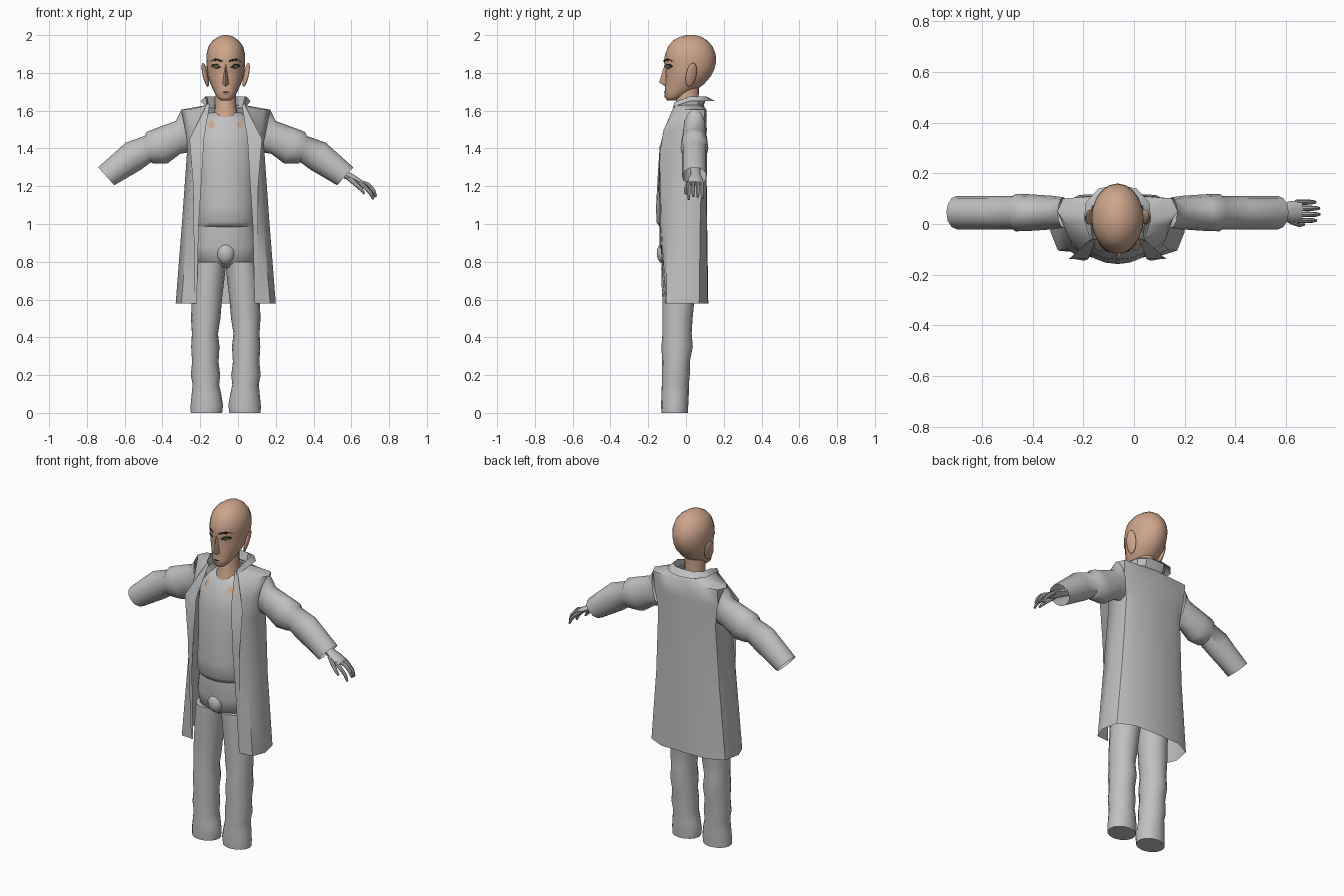
import bpy, bmesh, math
from mathutils import Vector

if "Cube" in bpy.data.objects:
    bpy.data.objects.remove(bpy.data.objects["Cube"])

CX = -0.065  # the body's mirror plane

def material(name, rgb):
    m = bpy.data.materials.new(name)
    m.diffuse_color = (*rgb, 1)
    m.use_nodes = True
    m.node_tree.nodes["Principled BSDF"].inputs["Base Color"].default_value = m.diffuse_color
    return m

GREY = material("cloth grey", (0.53, 0.53, 0.53))
SKIN = material("skin", (0.62, 0.38, 0.26))
DARK = material("brow black", (0.015, 0.013, 0.01))
OLIVE = material("iris olive", (0.13, 0.14, 0.06))
LIP = material("lip brown", (0.22, 0.1, 0.07))

def finish(name, bm, mat, angle=40):
    bmesh.ops.recalc_face_normals(bm, faces=bm.faces)
    me = bpy.data.meshes.new(name)
    bm.to_mesh(me)
    bm.free()
    me.materials.append(mat)
    ob = bpy.data.objects.new(name, me)
    ob.location.x = CX
    bpy.context.collection.objects.link(ob)
    bpy.ops.object.select_all(action='DESELECT')
    ob.select_set(True)
    bpy.context.view_layer.objects.active = ob
    bpy.ops.object.shade_smooth_by_angle(angle=math.radians(angle))
    return ob

def loft(name, rings, mat, closed=True, cap=True, angle=40):
    bm = bmesh.new()
    vs = [[bm.verts.new(p) for p in r] for r in rings]
    n = len(rings[0])
    for a, b in zip(vs, vs[1:]):
        for i in range(n if closed else n - 1):
            j = (i + 1) % n
            bm.faces.new((a[i], a[j], b[j], b[i]))
    if closed and cap:
        bm.faces.new(vs[0])
        bm.faces.new(vs[-1])
    return finish(name, bm, mat, angle)

def oval(z, yf, yb, hw, cx=0, n=20):
    cy, ry = (yf + yb) / 2, (yb - yf) / 2
    return [(cx + hw * math.cos(t), cy + ry * math.sin(t), z)
            for t in (2 * math.pi * i / n for i in range(n))]

def front_y(table, x, z):
    """y of the front surface of an oval stack at (x, z)"""
    for a, b in zip(table, table[1:]):
        if a[0] <= z <= b[0]:
            f = (z - a[0]) / (b[0] - a[0])
            yf, yb, hw = [a[k] + f * (b[k] - a[k]) for k in (1, 2, 3)]
            return (yf + yb) / 2 - (yb - yf) / 2 * math.sqrt(max(0, 1 - (x / hw) ** 2))

def plate(name, table, outline, mat, lift):
    """thin painted patch lying on the front of an oval stack"""
    bm = bmesh.new()
    c = [sum(p[k] for p in outline) / len(outline) for k in (0, 1)]
    mid = bm.verts.new((c[0], front_y(table, *c) - lift, c[1]))
    vs = [bm.verts.new((x, front_y(table, x, z) - lift, z)) for x, z in outline]
    for i in range(len(vs)):
        bm.faces.new((mid, vs[i], vs[(i + 1) % len(vs)]))
    finish(name, bm, mat)

def disc(x, z, rx, rz, n=10):
    return [(x + rx * math.cos(2 * math.pi * i / n), z + rz * math.sin(2 * math.pi * i / n))
            for i in range(n)]

def tube(name, path, mat, n=8):
    """path of (x, y, z, radius across y, radius in the xz plane)"""
    rings = []
    for i, p in enumerate(path):
        a, b = path[max(i - 1, 0)], path[min(i + 1, len(path) - 1)]
        d = Vector((b[0] - a[0], 0, b[2] - a[2])).normalized()
        up = Vector((-d.z, 0, d.x))
        rings.append([Vector(p[:3]) + up * p[4] * math.sin(t) + Vector((0, p[3] * math.cos(t), 0))
                      for t in (2 * math.pi * k / n for k in range(n))])
    loft(name, rings, mat)

def blob(name, loc, size, mat, rot=(0, 0, 0)):
    bm = bmesh.new()
    bmesh.ops.create_uvsphere(bm, u_segments=12, v_segments=8, radius=1)
    ob = finish(name, bm, mat, 60)
    ob.location, ob.scale, ob.rotation_euler = (loc[0] + CX, loc[1], loc[2]), size, rot

# ---- head and neck: (z, front y, back y, half width)
HEAD = [(1.655, -.10, -.05, .028), (1.67, -.113, -.02, .045), (1.70, -.112, .04, .062),
        (1.74, -.110, .095, .080), (1.78, -.108, .13, .095), (1.82, -.107, .15, .10),
        (1.86, -.117, .16, .103), (1.90, -.11, .157, .102), (1.94, -.095, .14, .092),
        (1.97, -.07, .115, .07), (1.99, -.035, .085, .042), (2.0, 0, .05, .015)]
loft("head", [oval(*r) for r in HEAD], SKIN, angle=60)
loft("neck", [oval(*r) for r in [(1.50, -.085, .07, .085), (1.57, -.07, .07, .07),
     (1.62, -.055, .065, .055), (1.75, -.05, .07, .055)]], SKIN, angle=60)

# nose wedge
bm = bmesh.new()
top, tip, base, left, right = [bm.verts.new(p) for p in (
    (0, -.113, 1.845), (0, -.142, 1.75), (0, -.11, 1.728), (-.02, -.1, 1.74), (.02, -.1, 1.74))]
for f in ((top, left, tip), (top, tip, right), (tip, left, base), (tip, base, right)):
    bm.faces.new(f)
finish("nose", bm, SKIN, 60)

# face details and ears
plate("mouth", HEAD, [(-.027, 1.698), (0, 1.694), (.027, 1.698), (0, 1.703)], DARK, .004)
plate("lower_lip", HEAD, disc(0, 1.688, .016, .004), LIP, .004)
for s in (1, -1):
    plate("eyebrow", HEAD, [(s * x, z) for x, z in ((.016, 1.856), (.05, 1.866), (.088, 1.858),
          (.055, 1.878), (.018, 1.868))], DARK, .005)
    plate("eye_line", HEAD, [(s * x, z) for x, z in ((.024, 1.828), (.05, 1.82), (.078, 1.834),
          (.07, 1.846), (.045, 1.849))], DARK, .004)
    plate("iris", HEAD, disc(s * .052, 1.834, .015, .009), OLIVE, .007)
    blob("ear", (s * .108, .028, 1.79), (.012, .03, .066), SKIN, (-.1, s * .25, s * .35))

# ---- shirt
SHIRT = [(.985, -.14, .08, .15), (1.01, -.157, .085, .158), (1.1, -.158, .085, .158),
         (1.25, -.15, .085, .155), (1.4, -.14, .09, .165), (1.5, -.115, .09, .16),
         (1.56, -.075, .08, .12), (1.59, -.05, .075, .085)]
loft("shirt", [oval(*r) for r in SHIRT], GREY, angle=60)
for s in (1, -1):
    plate("chest_skin_patch", SHIRT, disc(s * .075, 1.525, .017, .02), SKIN, .006)

# ---- trousers
loft("trouser_hips", [oval(*r) for r in [(.77, -.09, .05, .10), (.80, -.125, .075, .158),
     (.88, -.14, .085, .168), (1.0, -.14, .08, .15)]], GREY, angle=60)
blob("trouser_fly", (0, -.11, .845), (.05, .045, .06), GREY)
LEG = [(0, -.13, .01, .083, .102), (.04, -.132, .012, .086, .10), (.10, -.13, .015, .078, .102),
       (.15, -.128, .015, .070, .105), (.20, -.128, .02, .078, .107), (.27, -.126, .02, .070, .108),
       (.35, -.130, .036, .075, .108), (.42, -.125, .03, .069, .11), (.50, -.125, .035, .078, .106),
       (.60, -.125, .045, .080, .10), (.70, -.13, .06, .084, .092), (.80, -.13, .07, .085, .083)]
for s in (1, -1):
    loft("trouser_leg", [oval(z, yf, yb, hw, s * cx, 16) for z, yf, yb, hw, cx in LEG], GREY, angle=60)

# ---- long open coat: half sections from the middle of the back to the front edge
def open_loft(name, sections, angle):
    rings = []
    for z, half in sections:
        pts = [(x, y, z + (extra[0] if extra else 0)) for x, y, *extra in half]
        rings.append([(-x, y, h) for x, y, h in reversed(pts[1:])] + pts)
    loft(name, rings, GREY, closed=False, angle=angle)

open_loft("coat", [
    (.58, [(0, .118), (.15, .115), (.245, .07), (.265, -.03), (.235, -.105), (.155, -.112)]),
    (1.0, [(0, .112), (.14, .11), (.21, .075), (.232, 0), (.2, -.1), (.148, -.132)]),
    (1.38, [(0, .108), (.13, .108), (.19, .085), (.205, .03), (.18, -.08), (.125, -.138)]),
    (1.5, [(0, .108), (.13, .11), (.21, .09), (.225, .04), (.19, -.06), (.12, -.118)]),
    (1.605, [(0, .105), (.12, .108), (.215, .1), (.238, .05), (.2, -.005), (.105, -.062)]),
    (1.63, [(0, .09), (.06, .085), (.085, .065), (.095, .03), (.095, -.01), (.085, -.06)])], 50)

# standing collar folded over at the back
open_loft("collar", [
    (1.615, [(0, .09), (.06, .085), (.088, .06), (.1, .02), (.09, -.065)]),
    (1.675, [(0, .11), (.06, .105), (.1, .07), (.108, .02), (.1, -.06, -.03)]),
    (1.65, [(0, .155), (.075, .14), (.125, .085), (.132, .02), (.105, -.07, -.03)])], 30)

# sleeve: (top x, top z, bottom x, bottom z, y radius)
SLEEVE = [(.235, 1.605, .19, 1.38, .06), (.265, 1.545, .24, 1.372, .066), (.375, 1.505, .31, 1.32, .072),
          (.42, 1.487, .385, 1.32, .074), (.43, 1.466, .395, 1.327, .066),
          (.53, 1.43, .45, 1.287, .066), (.675, 1.30, .59, 1.205, .066)]
LAPEL = [(1.635, .085, -.06, .1, -.055), (1.45, .115, -.138, .192, -.138), (1.2, .13, -.145, .172, -.138),
         (1.0, .143, -.14, .17, -.132), (.585, .153, -.116, .165, -.116)]
for s in (1, -1):
    rings = []
    for tx, tz, bx, bz, ry in SLEEVE:
        rings.append([(s * ((tx + bx) / 2 + (tx - bx) / 2 * math.sin(t)), .045 + ry * math.cos(t),
                       (tz + bz) / 2 + (tz - bz) / 2 * math.sin(t))
                      for t in (2 * math.pi * k / 12 for k in range(12))])
    loft("sleeve", rings, GREY, cap=False, angle=45)
    loft("lapel", [[(s * x1, y1, z), (s * x2, y2, z)] for z, x1, y1, x2, y2 in LAPEL],
         GREY, closed=False)

# ---- the one visible hand
tube("palm", [(.56, .05, 1.30, .025, .022), (.64, .05, 1.258, .028, .022),
              (.68, .05, 1.238, .04, .02), (.725, .05, 1.215, .04, .013)], GREY, 10)
for y, dx, dz in ((.014, -.012, -.012), (.038, .002, .004), (.062, 0, 0), (.086, -.015, -.008)):
    tube("finger", [(.712 + dx / 2, y, 1.222, .010, .011), (.752 + dx, y, 1.205 + dz, .0105, .011),
                    (.78 + dx, y, 1.175 + dz, .0095, .010), (.794 + dx, y, 1.142 + dz, .006, .006)], GREY)
tube("thumb", [(.65, .03, 1.245, .013, .014), (.69, .008, 1.21, .012, .012),
               (.715, -.002, 1.185, .010, .010), (.735, -.002, 1.16, .006, .006)], GREY)
